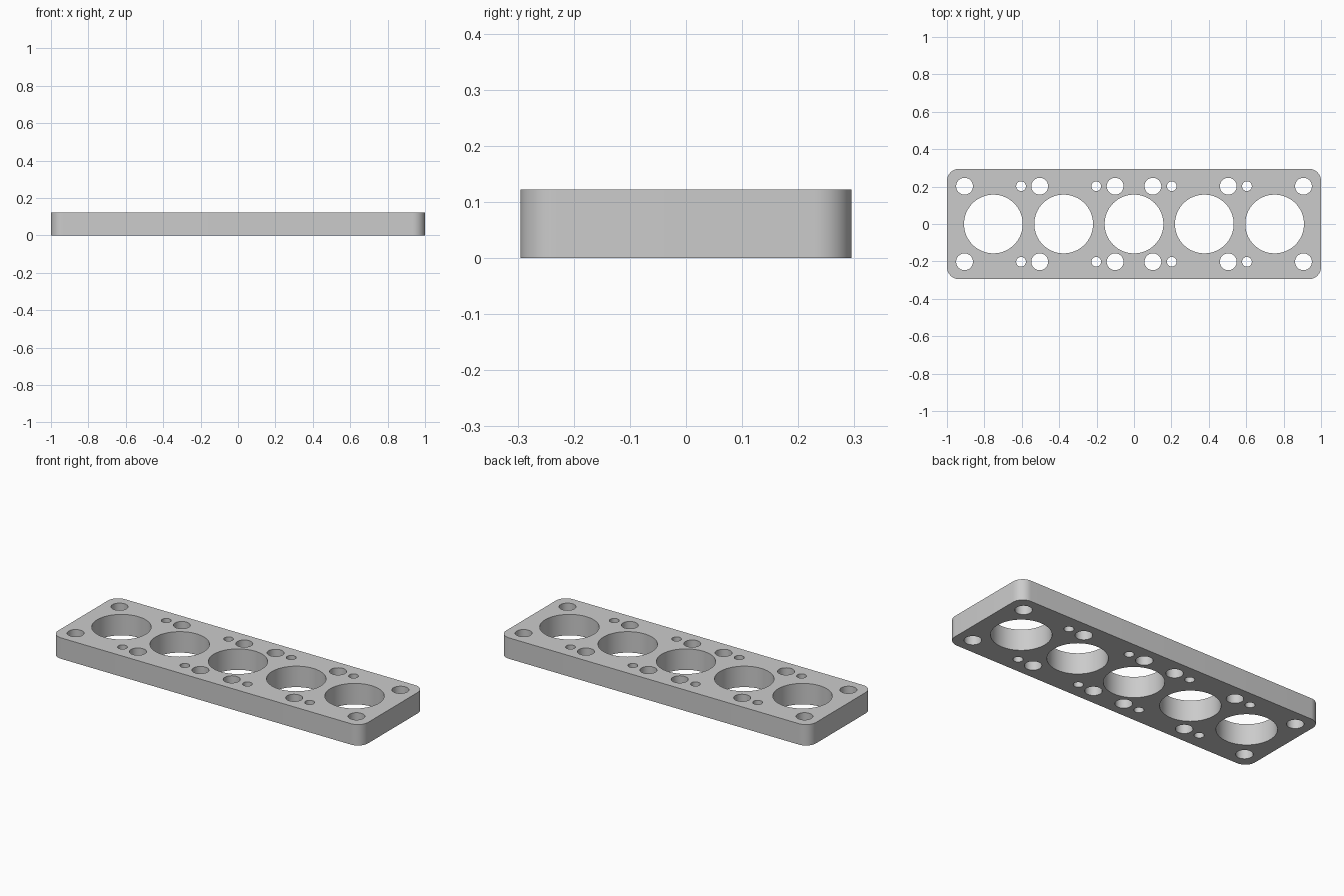
import bpy
import bmesh
from math import cos, sin, pi

if "Cube" in bpy.data.objects:
    bpy.data.objects.remove(bpy.data.objects["Cube"], do_unlink=True)

HALF_X, HALF_Y, HEIGHT, CORNER = 1.0, 0.295, 0.122, 0.065
HOLE_Y = 0.202


def arc(cx, cy, radius, start, sweep, steps):
    return [(cx + radius * cos(start + sweep * i / steps),
             cy + radius * sin(start + sweep * i / steps)) for i in range(steps)]


def add_loop(bm, points):
    verts = [bm.verts.new((x, y, 0)) for x, y in points]
    for i, v in enumerate(verts):
        bm.edges.new((v, verts[i - 1]))


bm = bmesh.new()

# Rounded outline
outline = []
for i, (sx, sy) in enumerate([(1, 1), (-1, 1), (-1, -1), (1, -1)]):
    cx, cy = sx * (HALF_X - CORNER), sy * (HALF_Y - CORNER)
    outline += arc(cx, cy, CORNER, i * pi / 2, pi / 2, 12)
    outline.append((cx + CORNER * cos((i + 1) * pi / 2),
                    cy + CORNER * sin((i + 1) * pi / 2)))
add_loop(bm, outline)

# Five large bores along the middle
for i in range(-2, 3):
    add_loop(bm, arc(i * 0.376, 0, 0.157, 0, 2 * pi, 64))

# Medium bolt holes and small pin holes, mirrored in both directions
for radius, positions in ((0.045, (0.101, 0.504, 0.906)), (0.026, (0.202, 0.604))):
    for x in positions:
        for sx in (-1, 1):
            for sy in (-1, 1):
                add_loop(bm, arc(sx * x, sy * HOLE_Y, radius, 0, 2 * pi, 32))

# Fill the flat profile and raise it into a solid plate
bmesh.ops.triangle_fill(bm, edges=bm.edges[:], use_beauty=True, normal=(0, 0, 1))
raised = bmesh.ops.extrude_face_region(bm, geom=bm.faces[:])
bmesh.ops.translate(bm, vec=(0, 0, HEIGHT),
                    verts=[g for g in raised["geom"] if isinstance(g, bmesh.types.BMVert)])
bmesh.ops.recalc_face_normals(bm, faces=bm.faces[:])

mesh = bpy.data.meshes.new("drilled_plate")
bm.to_mesh(mesh)
bm.free()
plate = bpy.data.objects.new("drilled_plate", mesh)
bpy.context.collection.objects.link(plate)

# Plain grey material
grey = bpy.data.materials.new("light_grey")
grey.use_nodes = True
colour = (0.6, 0.6, 0.6, 1)
grey.diffuse_color = colour
grey.node_tree.nodes["Principled BSDF"].inputs["Base Color"].default_value = colour
mesh.materials.append(grey)

# Smooth curved walls, crisp rims
bpy.ops.object.select_all(action="DESELECT")
plate.select_set(True)
bpy.context.view_layer.objects.active = plate
bpy.ops.object.shade_smooth_by_angle(angle=pi / 6)
